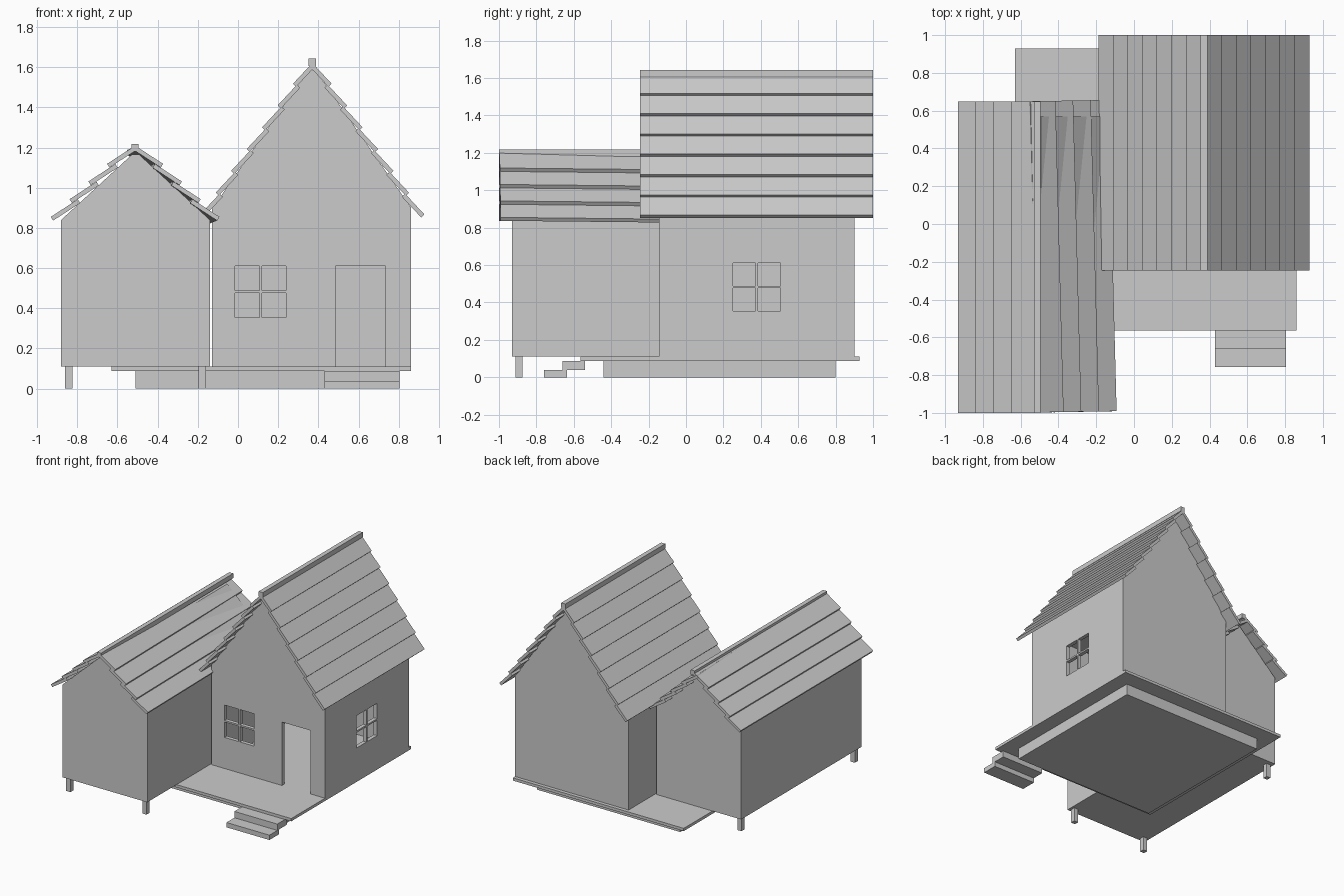
import bpy, bmesh, math
from mathutils import Matrix, Vector

if "Cube" in bpy.data.objects:
    bpy.data.objects.remove(bpy.data.objects["Cube"])


def obj_from_bm(name, bm):
    bmesh.ops.recalc_face_normals(bm, faces=bm.faces)
    me = bpy.data.meshes.new(name)
    bm.to_mesh(me)
    bm.free()
    ob = bpy.data.objects.new(name, me)
    bpy.context.collection.objects.link(ob)
    return ob


def add_box(bm, x, y, z):
    m = Matrix.Translation([(a + b) / 2 for a, b in (x, y, z)])
    m = m @ Matrix.Diagonal([b - a for a, b in (x, y, z)] + [1])
    bmesh.ops.create_cube(bm, size=1, matrix=m)


def boxes(name, *items):
    bm = bmesh.new()
    for it in items:
        add_box(bm, *it)
    return obj_from_bm(name, bm)


def add_prism(bm, profile, y0, y1):
    """Extrude an (x, z) profile along y."""
    f = bm.faces.new([bm.verts.new((x, y0, z)) for x, z in profile])
    r = bmesh.ops.extrude_face_region(bm, geom=[f])
    vs = [g for g in r["geom"] if isinstance(g, bmesh.types.BMVert)]
    bmesh.ops.translate(bm, vec=(0, y1 - y0, 0), verts=vs)


def gable(name, cx, half, z0, peak, y0, y1):
    bm = bmesh.new()
    add_prism(bm, [(cx - half, z0), (cx + half, z0), (cx + 0.018, peak),
                   (cx - 0.018, peak)], y0, y1)
    return obj_from_bm(name, bm)


def roof_slope(name, cx, side, tip, pitch, rows, tilt, length, y0, y1, warp=None):
    """Overlapping rows of boards; tip is the outer top edge of the lowest row."""
    t, c, s = 0.022, math.cos(tilt), math.sin(tilt)
    bm = bmesh.new()
    for i in range(rows):
        x, z = tip[0] - i * pitch[0], tip[1] + i * pitch[1]
        prof = [(x, z), (x - length * c, z + length * s),
                (x - length * c - t * s, z + length * s - t * c), (x - t * s, z - t * c)]
        add_prism(bm, [(cx + side * px, pz) for px, pz in prof], y0, y1)
    if warp:
        bmesh.ops.transform(bm, matrix=warp, verts=bm.verts)
    return obj_from_bm(name, bm)


def cut(target, cutter):
    mod = target.modifiers.new("cut", "BOOLEAN")
    mod.operation = "DIFFERENCE"
    mod.solver = "EXACT"
    mod.object = cutter
    cutter.hide_render = True
    bpy.context.view_layer.objects.active = target
    bpy.ops.object.modifier_apply(modifier=mod.name)
    bpy.data.objects.remove(cutter)


# foundation, deck and steps
boxes("foundation", ((-0.51, 0.74), (-0.44, 0.80), (0, 0.09)))
boxes("deck", ((-0.63, 0.86), (-0.565, 0.928), (0.088, 0.11)))
boxes("steps", ((0.43, 0.805), (-0.758, -0.636), (0, 0.038)),
      ((0.43, 0.805), (-0.66, -0.54), (0.038, 0.088)))

# main room: hollow walls with door and window openings
walls = boxes("main_walls", ((-0.13, 0.86), (-0.145, 0.90), (0.11, 0.90)))
cut(walls, boxes("room_cutter", ((-0.10, 0.83), (-0.115, 0.87), (0.0, 1.0))))
panes = [(0, 0.121), (0.134, 0.255)]
openings = [((0.485, 0.735), (-0.2, -0.06), (0.05, 0.61))]
for a in panes:
    for b in panes:
        zz = (0.355 + b[0], 0.355 + b[1])
        openings.append(((a[0] - 0.015, a[1] - 0.015), (-0.2, -0.06), zz))
        openings.append(((0.78, 0.92), (0.25 + a[0], 0.25 + a[1]), zz))
cut(walls, boxes("opening_cutter", *openings))
gable("main_gable", 0.368, 0.494, 0.90, 1.585, -0.145, 0.90)

# side wing on four posts
boxes("wing_walls", ((-0.88, -0.14), (-0.93, 0.57), (0.11, 0.84)))
gable("wing_gable", -0.51, 0.37, 0.84, 1.165, -0.93, 0.57)
boxes("wing_posts", *[((x - 0.018, x + 0.018), (y - 0.018, y + 0.018), (0, 0.115))
                      for x in (-0.842, -0.178) for y in (-0.893, 0.52)])

# main roof
for side, word in ((-1, "left"), (1, "right")):
    roof_slope("main_roof_" + word, 0.37, side, (0.558, 0.867), (0.077, 0.1085), 7,
               math.radians(47), 0.141, -0.245, 1.0)
boxes("main_ridge", ((0.352, 0.388), (-0.245, 1.0), (1.605, 1.643)))

# wing roof, its right slope slightly askew
pivot = Vector((-0.51, -1.0, 1.0))
skew = (Matrix.Translation(pivot) @ Matrix.Rotation(math.radians(1.5), 4, "Z")
        @ Matrix.Rotation(math.radians(-0.6), 4, "X") @ Matrix.Translation(-pivot))
for side, word in ((-1, "left"), (1, "right")):
    roof_slope("wing_roof_" + word, -0.512, side, (0.42, 0.855), (0.0935, 0.088), 4,
               math.radians(33), 0.16, -1.0, 0.648, skew if side > 0 else None)
boxes("wing_ridge", ((-0.53, -0.495), (-1.0, 0.648), (1.18, 1.217)))
